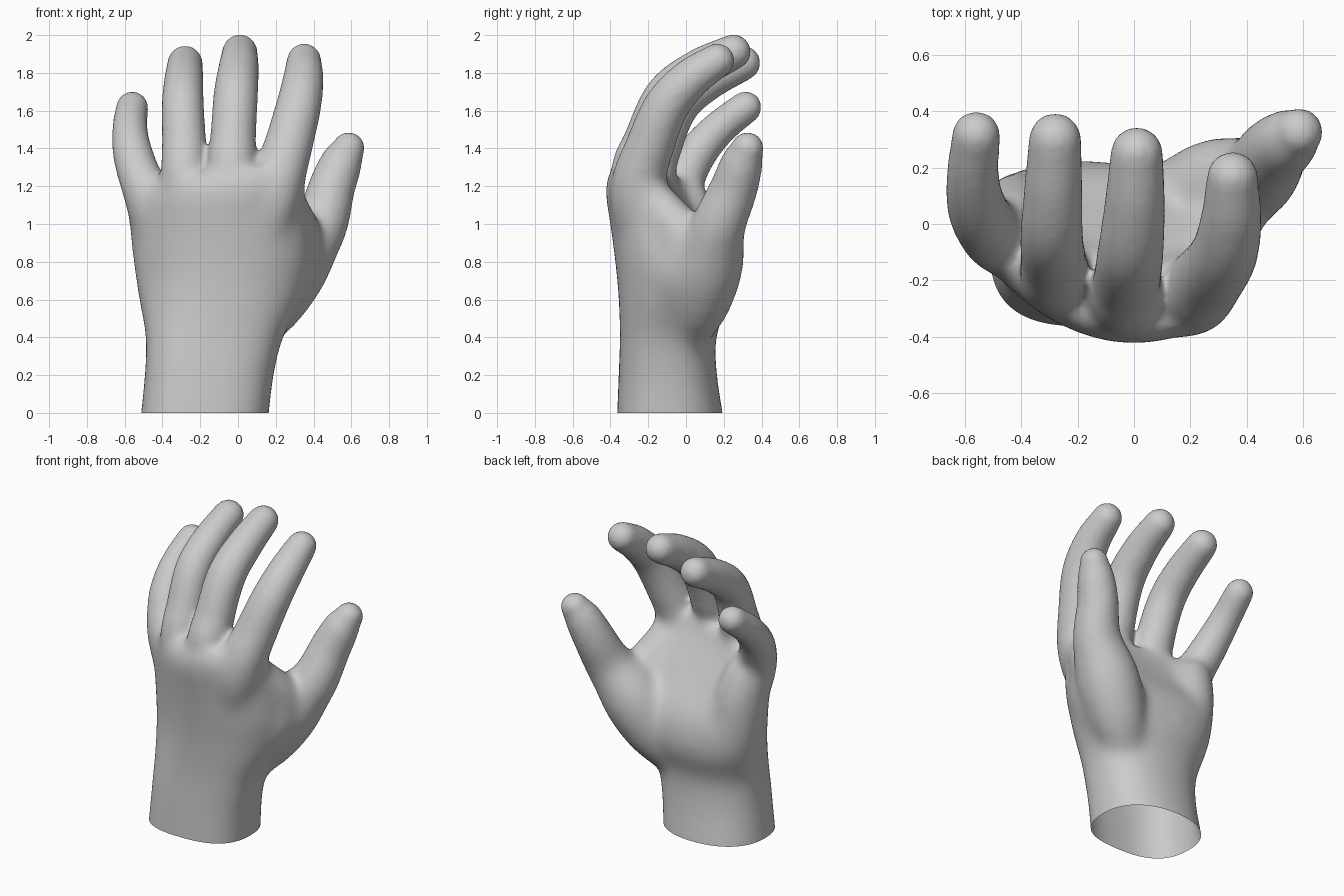
import bpy, bmesh
from math import cos, sin, pi
from mathutils import Vector

if "Cube" in bpy.data.objects:
    bpy.data.objects.remove(bpy.data.objects["Cube"])

parts = []


def loft(name, rings):
    """Closed skin over a list of equal-sized rings of points."""
    bm = bmesh.new()
    rows = [[bm.verts.new(p) for p in ring] for ring in rings]
    n = len(rows[0])
    for a, b in zip(rows, rows[1:]):
        for i in range(n):
            bm.faces.new((a[i], a[(i + 1) % n], b[(i + 1) % n], b[i]))
    bm.faces.new(rows[0][::-1])
    bm.faces.new(rows[-1])
    bmesh.ops.recalc_face_normals(bm, faces=bm.faces)
    me = bpy.data.meshes.new(name)
    bm.to_mesh(me)
    bm.free()
    ob = bpy.data.objects.new(name, me)
    bpy.context.collection.objects.link(ob)
    parts.append(ob)


def spline(keys, steps=6):
    """Catmull-Rom through tuples of any length."""
    k = [Vector(p) for p in keys]
    k = [2 * k[0] - k[1]] + k + [2 * k[-1] - k[-2]]
    out = []
    for i in range(1, len(k) - 2):
        a, b, c, d = k[i - 1:i + 3]
        for s in range(steps):
            t = s / steps
            out.append(0.5 * (2 * b + (c - a) * t + (2 * a - 5 * b + 4 * c - d) * t * t
                              + (3 * b - a - 3 * c + d) * t ** 3))
    return out + [k[-2]]


def limb(name, keys, n=20):
    """Round-ended tube through (x, y, z, radius) keys."""
    pts = spline(keys)
    pos = [Vector(p[:3]) for p in pts]
    rad = [p[3] for p in pts]
    tan = [(pos[min(i + 1, len(pos) - 1)] - pos[max(i - 1, 0)]).normalized()
           for i in range(len(pos))]
    st = [(pos[0] - tan[0] * rad[0] * cos(a), tan[0], rad[0] * sin(a)) for a in (0.15, 0.5, 1.0)]
    st += list(zip(pos, tan, rad))
    st += [(pos[-1] + tan[-1] * rad[-1] * cos(a), tan[-1], rad[-1] * sin(a))
           for a in (1.2, 0.9, 0.6, 0.35, 0.12)]
    rings = []
    for p, t, r in st:
        u = (Vector((1, 0, 0)) - t * t.x).normalized()
        v = t.cross(u)
        rings.append([p + r * (u * cos(2 * pi * i / n) + v * sin(2 * pi * i / n)) for i in range(n)])
    loft(name, rings)


def clamp(v):
    return max(0.0, min(1.0, v))


# Wrist and palm: z, x min, x max, y min, y max, cupping, sideways tilt
sections = [
    (-0.15, -0.53, 0.15, -0.37, 0.21, 0, 0),
    (0.0, -0.515, 0.165, -0.365, 0.195, 0, 0),
    (0.2, -0.495, 0.19, -0.357, 0.165, 0, 0),
    (0.4, -0.49, 0.24, -0.35, 0.16, 0, 0.01),
    (0.6, -0.525, 0.34, -0.355, 0.22, 0.02, 0.03),
    (0.8, -0.555, 0.39, -0.372, 0.19, 0.05, 0.05),
    (1.0, -0.575, 0.37, -0.395, 0.06, 0.10, 0.08),
    (1.18, -0.585, 0.35, -0.415, -0.06, 0.14, 0.11),
    (1.28, -0.55, 0.32, -0.375, -0.11, 0.14, 0.11),
]
rings = []
for z, x0, x1, y0, y1, cup, tilt in spline(sections, 4):
    ring = []
    for i in range(48):
        c, s = cos(2 * pi * i / 48), sin(2 * pi * i / 48)
        e = 0.9 if s > 0 else 0.75 + 0.2 * clamp((z - 0.3) / 0.4)  # squarer back of the wrist
        u = abs(c) ** e * (1 if c > 0 else -1)
        v = abs(s) ** e * (1 if s > 0 else -1)
        slope = 0.12 * max(0, z - 0.8) * u
        ring.append(((x0 + x1) / 2 + u * (x1 - x0) / 2,
                     (y0 + y1) / 2 + v * (y1 - y0) / 2 + cup * u * u - tilt * u, z + slope))
    rings.append(ring)
loft("palm", rings)

# Fingers, each rooted inside the palm
limb("index_finger", [(0.06, -0.16, 0.7, 0.12), (0.14, -0.23, 0.97, 0.142), (0.2, -0.255, 1.19, 0.148),
                      (0.262, -0.195, 1.4, 0.13), (0.32, -0.105, 1.62, 0.12), (0.345, 0.02, 1.765, 0.108),
                      (0.35, 0.165, 1.865, 0.092)])
limb("middle_finger", [(-0.06, -0.2, 0.8, 0.13), (-0.035, -0.268, 1.22, 0.137), (-0.026, -0.205, 1.45, 0.122),
                       (-0.012, -0.1, 1.68, 0.118), (0.003, 0.07, 1.82, 0.108),
                       (0.01, 0.25, 1.911, 0.094)])
limb("ring_finger", [(-0.22, -0.15, 0.8, 0.12), (-0.275, -0.195, 1.18, 0.133), (-0.285, -0.135, 1.42, 0.118),
                     (-0.292, -0.04, 1.63, 0.112), (-0.287, 0.11, 1.755, 0.105),
                     (-0.28, 0.3, 1.852, 0.094)])
limb("little_finger", [(-0.38, -0.04, 0.8, 0.12), (-0.47, -0.055, 1.12, 0.13), (-0.535, 0.01, 1.29, 0.115),
                       (-0.565, 0.09, 1.415, 0.102), (-0.572, 0.19, 1.52, 0.092),
                       (-0.56, 0.315, 1.617, 0.086)])
# Thumb with its fleshy base
limb("thumb", [(0.07, 0.0, 0.42, 0.13), (0.19, 0.065, 0.6, 0.18), (0.305, 0.115, 0.8, 0.195),
               (0.435, 0.175, 1.0, 0.147), (0.49, 0.25, 1.18, 0.128), (0.545, 0.295, 1.32, 0.112),
               (0.585, 0.325, 1.4, 0.087)])
# Heel of the hand, and the muscle between thumb and forefinger
limb("palm_heel", [(-0.28, -0.02, 0.48, 0.14), (-0.36, 0.03, 0.7, 0.16), (-0.41, 0.03, 0.95, 0.15),
                   (-0.44, 0.01, 1.1, 0.13)])
limb("thumb_muscle", [(0.1, -0.08, 0.48, 0.15), (0.24, -0.04, 0.75, 0.18), (0.31, -0.02, 0.93, 0.135),
                      (0.25, -0.15, 1.1, 0.12)])

# Fuse the parts into one smooth skin
bpy.ops.object.select_all(action='DESELECT')
for ob in parts:
    ob.select_set(True)
hand = parts[0]
bpy.context.view_layer.objects.active = hand
bpy.ops.object.join()
hand.name = "hand"
fuse = hand.modifiers.new("fuse", 'REMESH')
fuse.mode = 'VOXEL'
fuse.voxel_size = 0.016
bpy.ops.object.modifier_apply(modifier="fuse")

# Soften everything a little, and the palm (not the fingers) much more
flesh = hand.vertex_groups.new(name="flesh")
for v in hand.data.vertices:
    w = clamp((1.38 - v.co.z) / 0.2) * clamp((0.5 - v.co.x) / 0.15 + clamp((1.0 - v.co.z) / 0.2))
    flesh.add([v.index], w, 'REPLACE')
for name, count, group in (("soften", 8, ""), ("blend", 70, "flesh")):
    mod = hand.modifiers.new(name, 'SMOOTH')
    mod.factor = 0.5
    mod.iterations = count
    mod.vertex_group = group
    bpy.ops.object.modifier_apply(modifier=name)

# Cut the wrist open and flat on the ground
bm = bmesh.new()
bm.from_mesh(hand.data)
bmesh.ops.bisect_plane(bm, geom=bm.verts[:] + bm.edges[:] + bm.faces[:],
                       plane_co=(0, 0, 0), plane_no=(0, 0, 1), clear_inner=True)
bm.to_mesh(hand.data)
bm.free()
for p in hand.data.polygons:
    p.use_smooth = True
